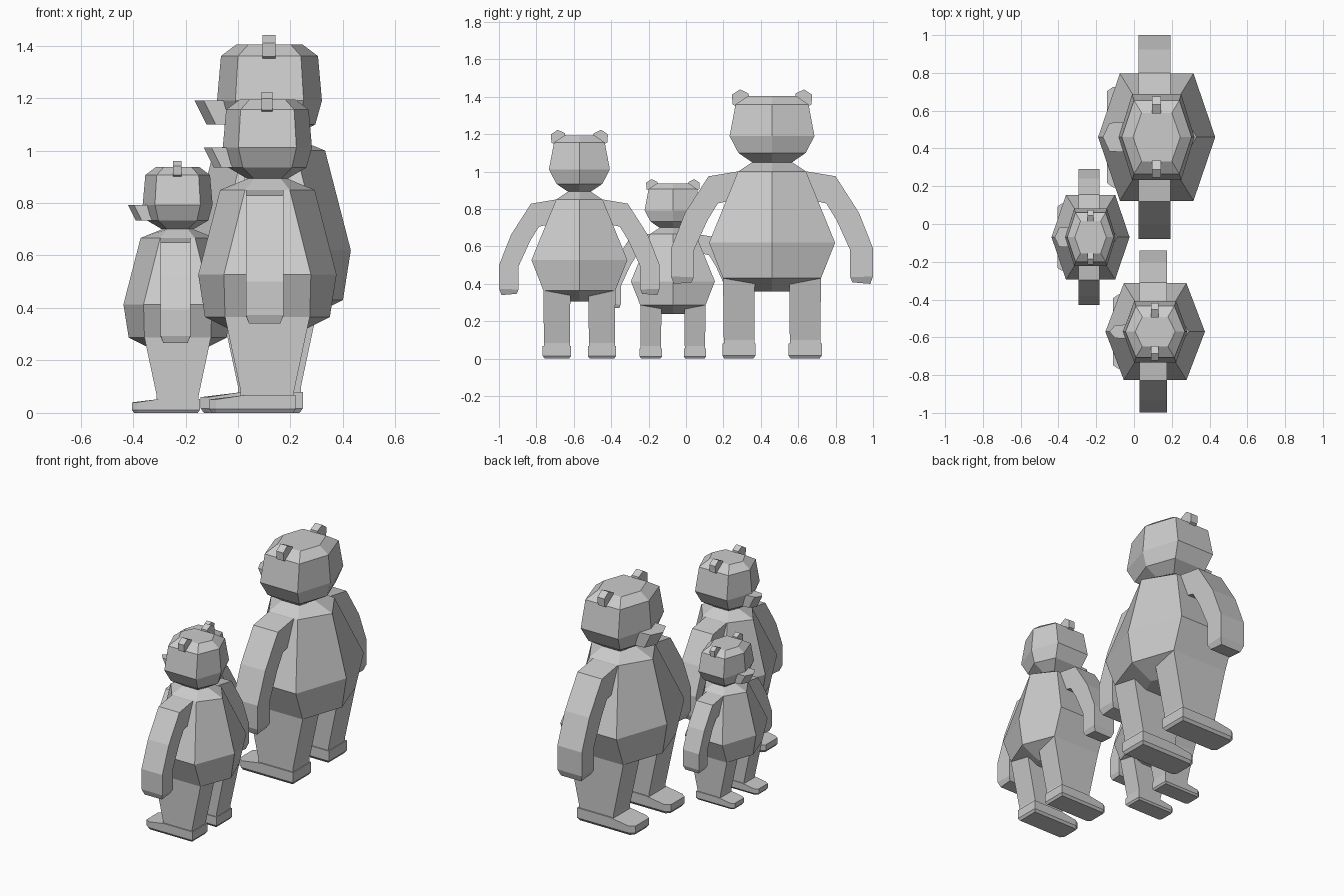
import bpy, bmesh
from math import cos, sin, pi

if "Cube" in bpy.data.objects:
    bpy.data.objects.remove(bpy.data.objects["Cube"])


def loft(name, rings, place, mirror=False):
    """Skin a stack of equal-length rings; mirror adds the other side too."""
    bm = bmesh.new()
    for side in ((1, -1) if mirror else (1,)):
        vs = [[bm.verts.new(place(x, y * side, z)) for x, y, z in r] for r in rings]
        n = len(rings[0])
        for a, b in zip(vs, vs[1:]):
            for i in range(n):
                j = (i + 1) % n
                bm.faces.new((a[i], a[j], b[j], b[i]))
        bm.faces.new(vs[0])
        bm.faces.new(vs[-1])
    bmesh.ops.recalc_face_normals(bm, faces=bm.faces)
    me = bpy.data.meshes.new(name)
    bm.to_mesh(me)
    bm.free()
    ob = bpy.data.objects.new(name, me)
    bpy.context.collection.objects.link(ob)
    return ob


def hexagon(z, tip, corner, half):
    """Six-sided cross-section pointed front and back."""
    return [(-tip, 0, z), (-corner, -half, z), (corner, -half, z),
            (tip, 0, z), (corner, half, z), (-corner, half, z)]


def quad(z, x0, x1, y0, y1):
    return [(x0, y0, z), (x1, y0, z), (x1, y1, z), (x0, y1, z)]


def bear(label, cx, cy, s, pinch):
    # pinch pulls each half toward the middle for the slimmer bear
    def place(x, y, z):
        if abs(y) > 1e-6:
            y = y * s - (pinch if y > 0 else -pinch)
        return (cx + x * s, cy + y, z * s)

    # torso, neck and head in one skin
    loft(label + "_body", [hexagon(*r) for r in (
        (.36, .14, .09, .107), (.43, .28, .19, .262), (.62, .31, .195, .337),
        (1.0, .212, .10, .182), (1.05, .09, .06, .107), (1.10, .175, .11, .18),
        (1.19, .20, .13, .227), (1.36, .185, .12, .195), (1.405, .125, .08, .128))], place)

    # snout, bottom tucked back
    def muzzle(z, back):
        return [(-.285 + back, 0, z), (-.25 + back, -.075, z), (-.10, -.085, z),
                (-.10, .085, z), (-.25 + back, .075, z)]
    loft(label + "_snout", [muzzle(1.10, .045), muzzle(1.19, 0)], place)

    # ears
    loft(label + "_ears", [[(x, .168 + .052 * cos(k * pi / 3 + .45),
                             1.388 + .052 * sin(k * pi / 3 + .45)) for k in range(6)]
                           for x in (-.026, .022)], place, True)

    # arms: outer and inner edge of each section
    path = [((.12, 1.0), (.12, .86)), ((.19, 1.0), (.20, .85)), ((.34, .975), (.29, .83)),
            ((.465, .78), (.345, .74)), ((.54, .59), (.418, .58)),
            ((.54, .44), (.418, .435)), ((.525, .40), (.43, .408))]
    hw = [.085] * 6 + [.07]
    loft(label + "_arms", [[(-w - .012, *o), (w - .012, *o), (w - .012, *i), (-w - .012, *i)]
                           for (o, i), w in zip(path, hw)], place, True)

    # legs
    loft(label + "_legs", [quad(.05, -.12, .12, .095, .258), quad(.10, -.12, .12, .095, .258),
                           quad(.43, -.19, .19, .092, .262)], place, True)

    # feet with a sloping top
    def sole(z_toe, z_heel, e):
        return [(-.262 + e, .11 + e, z_toe), (-.23, .088 + e, z_toe), (-.10, .088 + e, z_heel),
                (.127 - e, .088 + e, z_heel), (.127 - e, .266 - e, z_heel),
                (-.10, .266 - e, z_heel), (-.23, .266 - e, z_toe), (-.262 + e, .244 - e, z_toe)]
    loft(label + "_feet", [sole(0, 0, .012), sole(.017, .017, 0), sole(.06, .08, 0)], place, True)


bear("large_bear", .12, .46, 1, 0)
bear("medium_bear", .112, -.57, .85, .03)
bear("small_bear", -.23, -.07, 2 / 3, 0)
